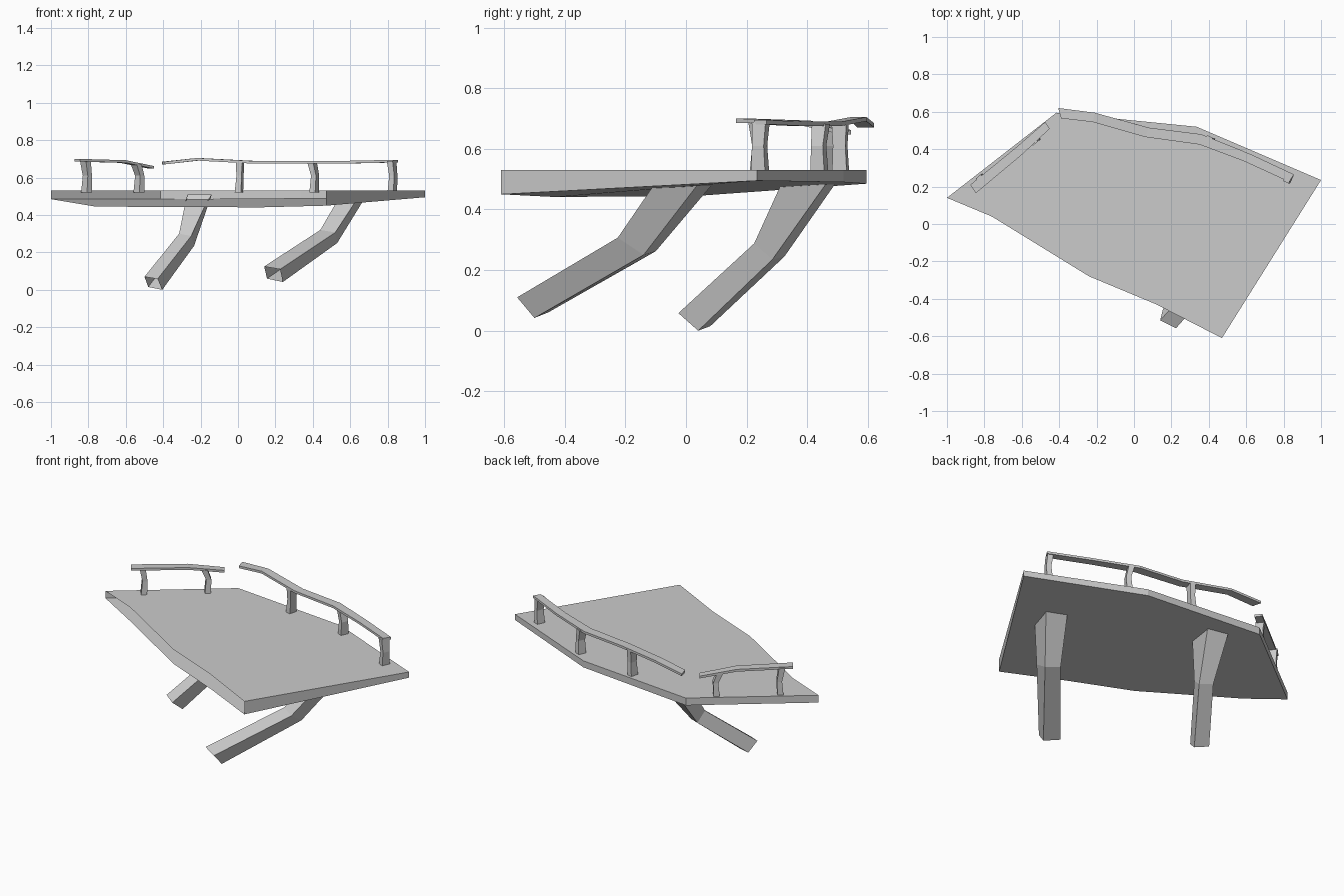
import bpy, bmesh, math
from mathutils import Vector


def make(name, verts, faces):
    me = bpy.data.meshes.new(name)
    bm = bmesh.new()
    vs = [bm.verts.new(v) for v in verts]
    for f in faces:
        bm.faces.new([vs[i] for i in f])
    bmesh.ops.recalc_face_normals(bm, faces=bm.faces)
    bm.to_mesh(me)
    bm.free()
    ob = bpy.data.objects.new(name, me)
    bpy.context.collection.objects.link(ob)
    return ob


def loft(name, sections, caps=True):
    """Skin a list of four-point cross-sections."""
    verts = [p for s in sections for p in s]
    faces = []
    for k in range(len(sections) - 1):
        a = 4 * k
        for i in range(4):
            j = (i + 1) % 4
            faces.append((a + i, a + j, a + 4 + j, a + 4 + i))
    if caps:
        n = len(verts)
        faces += [(0, 1, 2, 3), (n - 4, n - 3, n - 2, n - 1)]
    return make(name, verts, faces)


# Deck: flat top, sloping underside, open along the front edge (x, y, bottom z)
outline = [(-1, 0.14, 0.485), (-0.76, 0.04, 0.445), (-0.24, -0.28, 0.443),
           (0.12, -0.43, 0.441), (0.47, -0.61, 0.45), (1, 0.235, 0.495),
           (0.335, 0.52, 0.49), (-0.415, 0.595, 0.485)]
n = len(outline)
verts = [(x, y, 0.53) for x, y, z in outline] + list(outline)
sides = [(i, (i + 1) % n, n + (i + 1) % n, n + i) for i in range(4, n)]
make("deck", verts, [tuple(range(n)), tuple(range(n, 2 * n))] + sides)

# Legs: bent, open-ended four-sided struts running through the underside
loft("left_leg", [
    [(-0.50, 0.02, 0.07), (-0.43, -0.025, 0.058), (-0.405, 0.04, 0.0), (-0.48, 0.08, 0.015)],
    [(-0.315, 0.265, 0.30), (-0.25, 0.225, 0.288), (-0.235, 0.285, 0.235), (-0.305, 0.325, 0.245)],
    [(-0.28, 0.36, 0.475), (-0.165, 0.31, 0.475), (-0.14, 0.48, 0.51), (-0.27, 0.51, 0.51)],
], caps=False)
loft("right_leg", [
    [(0.14, -0.515, 0.125), (0.225, -0.557, 0.11), (0.24, -0.50, 0.042), (0.155, -0.455, 0.06)],
    [(0.44, -0.18, 0.32), (0.52, -0.225, 0.307), (0.53, -0.14, 0.25), (0.45, -0.10, 0.262)],
    [(0.53, -0.06, 0.475), (0.63, -0.11, 0.475), (0.69, 0.06, 0.51), (0.57, 0.11, 0.51)],
], caps=False)


# Rails: thin flat bars, each station = outer xy, inner xy, top z
def rail(name, stations, t=0.014):
    loft(name, [[(a, b, z), (c, d, z), (c, d, z - t), (a, b, z - t)]
                for a, b, c, d, z in stations])


rail("left_rail", [(-0.875, 0.21, -0.845, 0.165, 0.70),
                   (-0.63, 0.41, -0.60, 0.37, 0.693),
                   (-0.475, 0.545, -0.45, 0.51, 0.662)])
rail("back_rail", [(-0.405, 0.62, -0.39, 0.565, 0.685),
                   (-0.21, 0.595, -0.22, 0.545, 0.705),
                   (0.08, 0.515, 0.06, 0.465, 0.69),
                   (0.36, 0.48, 0.35, 0.425, 0.69),
                   (0.62, 0.375, 0.59, 0.335, 0.69),
                   (0.855, 0.265, 0.83, 0.225, 0.695)])


# Posts: slightly waisted and bent uprights, turned along their rail
def post(name, x, y, top, angle, lean):
    u = Vector((math.cos(angle), math.sin(angle), 0))
    v = Vector((-u.y, u.x, 0))
    secs = []
    for z, w, s in ((0.52, 1.0, 0.0), (0.61, 0.85, 0.006), (top, 1.0, lean)):
        c = Vector((x, y, z)) + u * s
        a, b = u * 0.017 * w, v * 0.025 * w
        secs.append([c - a - b, c + a - b, c + a + b, c - a + b])
    loft(name, secs)


posts = [(-0.81, 0.24, 0.692, 0.69, -0.008), (-0.53, 0.46, 0.67, 0.69, -0.018),
         (0.005, 0.51, 0.685, -0.25, 0.006), (0.407, 0.44, 0.682, -0.42, -0.012),
         (0.825, 0.245, 0.688, -0.42, -0.004)]
for i, p in enumerate(posts):
    post(f"rail_post_{i + 1}", *p)
